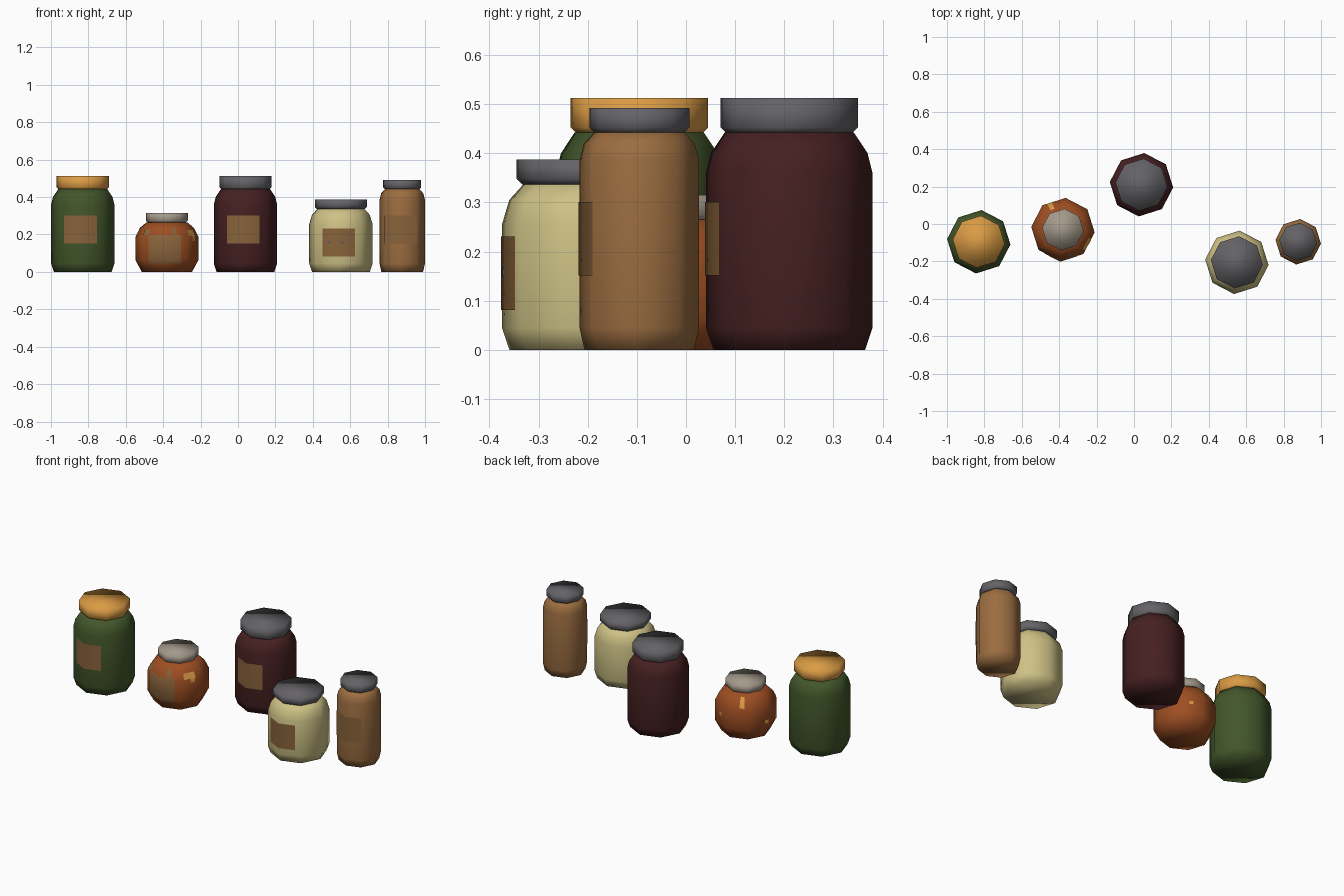
import bpy, bmesh, math

if "Cube" in bpy.data.objects:
    bpy.data.objects.remove(bpy.data.objects["Cube"])

SIDES = 8
TURN = math.radians(-5)          # all jars share the same slight rotation
STEP = 2 * math.pi / SIDES


def mat(name, r, g, b):
    m = bpy.data.materials.new(name)
    lin = [(c / 255 / 12.92 if c < 11 else ((c / 255 + 0.055) / 1.055) ** 2.4) for c in (r, g, b)]
    m.diffuse_color = (*lin, 1)
    m.use_nodes = True
    m.node_tree.nodes["Principled BSDF"].inputs["Base Color"].default_value = m.diffuse_color
    return m


GREEN = mat("pickle_green", 66, 86, 42)
ORANGE = mat("orange_preserve", 158, 78, 34)
MAROON = mat("dark_berry", 70, 32, 33)
CREAM = mat("cream", 206, 194, 134)
BROWN = mat("nut_brown", 155, 109, 64)
GOLD = mat("gold", 218, 155, 68)
PALE = mat("pale_metal", 164, 154, 140)
STEEL = mat("dark_metal", 100, 98, 102)
PAPER = mat("label_paper", 136, 98, 58)


def finish(bm, name, material, loc):
    me = bpy.data.meshes.new(name)
    bm.to_mesh(me)
    bm.free()
    me.materials.append(material)
    for p in me.polygons:
        p.use_smooth = True
    ob = bpy.data.objects.new(name, me)
    ob.location = (loc[0], loc[1], 0)
    bpy.context.collection.objects.link(ob)
    return ob


def lathe(name, profile, material, loc):
    """Closed eight-sided turned shape from (radius, height) points."""
    bm = bmesh.new()
    rings = [[bm.verts.new((r * math.cos(TURN + i * STEP), r * math.sin(TURN + i * STEP), z))
              for i in range(SIDES)] for r, z in profile]
    for a, b in zip(rings, rings[1:]):
        for i in range(SIDES):
            j = (i + 1) % SIDES
            bm.faces.new((a[i], a[j], b[j], b[i]))
    bm.faces.new(rings[0][::-1])
    bm.faces.new(rings[-1])
    finish(bm, name, material, loc)


def radius_at(profile, z):
    for (r0, z0), (r1, z1) in zip(profile, profile[1:]):
        if z0 <= z <= z1:
            return r0 + (r1 - r0) * (z - z0) / (z1 - z0)
    return profile[-1][0]


def patch(name, profile, material, loc, a0, a1, z0, z1, lift=0.002):
    """Thin skin following the jar wall between two angles and two heights."""
    a0, a1 = math.radians(a0), math.radians(a1)
    corners = [TURN + k * STEP for k in range(-SIDES, SIDES)]
    angs = [a0] + [a for a in corners if a0 + 0.01 < a < a1 - 0.01] + [a1]
    zs = [z0] + [z for _, z in profile if z0 < z < z1] + [z1]
    bm = bmesh.new()
    grid = []
    for z in zs:
        row = []
        for a in angs:
            off = (a - TURN) % STEP - STEP / 2
            r = (radius_at(profile, z) + lift) * math.cos(STEP / 2) / math.cos(off)
            row.append(bm.verts.new((r * math.cos(a), r * math.sin(a), z + lift * 0.5)))
        grid.append(row)
    for a, b in zip(grid, grid[1:]):
        for i in range(len(angs) - 1):
            bm.faces.new((a[i], a[i + 1], b[i + 1], b[i]))
    finish(bm, name, material, loc)


def lid(name, r, z0, z1, material, loc):
    lathe(name, [(r - 0.012, z0), (r, z0 + 0.012), (r, z1)], material, loc)


tall = [(0.155, 0), (0.17, 0.045), (0.17, 0.36), (0.16, 0.40), (0.132, 0.442)]
squat = [(0.135, 0), (0.17, 0.065), (0.17, 0.185), (0.145, 0.235), (0.11, 0.265)]
medium = [(0.155, 0), (0.17, 0.045), (0.17, 0.255), (0.155, 0.305), (0.125, 0.338)]
slim = [(0.112, 0), (0.122, 0.045), (0.122, 0.385), (0.113, 0.42), (0.092, 0.442)]

# name, profile, colour, position, lid (radius, bottom, top, colour), label (a0, a1, z0, z1)
jars = [
    ("green_jar", tall, GREEN, (-0.83, -0.095), (0.14, 0.44, 0.512, GOLD), (-128, -62, 0.15, 0.30)),
    ("orange_jar", squat, ORANGE, (-0.38, -0.03), (0.112, 0.262, 0.315, PALE), (-128, -62, 0.045, 0.195)),
    ("berry_jar", tall, MAROON, (0.04, 0.21), (0.14, 0.44, 0.512, STEEL), (-128, -62, 0.15, 0.30)),
    ("cream_jar", medium, CREAM, (0.55, -0.205), (0.14, 0.336, 0.387, STEEL), (-128, -62, 0.08, 0.23)),
    ("brown_jar", slim, BROWN, (0.878, -0.095), (0.102, 0.44, 0.492, STEEL), (-140, -50, 0.15, 0.30)),
]
for name, prof, colour, loc, (lr, l0, l1, lc), lab in jars:
    lathe(name + "_body", prof, colour, loc)
    lid(name + "_lid", lr, l0, l1, lc, loc)
    patch(name + "_label", prof, PAPER, loc, *lab)

# pieces of fruit showing on the orange jar
for i, (a0, a1, z0, z1, m) in enumerate([
        (-44, -18, 0.19, 0.222, GOLD), (-30, -20, 0.165, 0.19, GOLD),
        (-80, -70, 0.20, 0.24, PAPER), (-140, -128, 0.195, 0.225, PAPER),
        (112, 122, 0.195, 0.25, GOLD), (165, 173, 0.09, 0.11, GOLD),
        (60, 68, 0.12, 0.14, GOLD)]):
    patch(f"fruit_piece_{i}", squat, m, (-0.38, -0.03), a0, a1, z0, z1)

# small printed marks on the cream jar label
for i, (a0, a1) in enumerate([(-115, -110), (-90, -85)]):
    patch(f"label_mark_{i}", medium, STEEL, (0.55, -0.205), a0, a1, 0.148, 0.163, 0.004)
